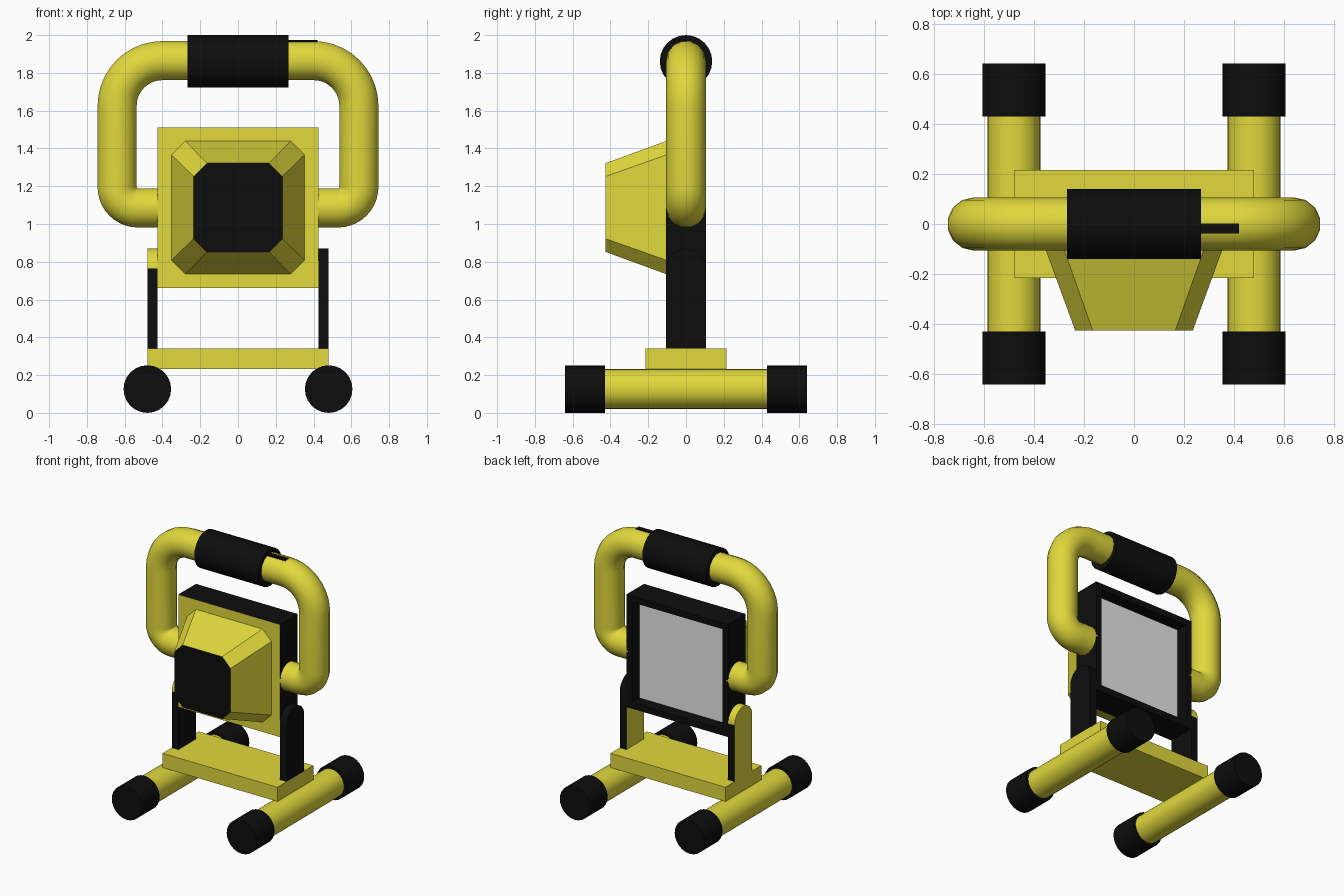
import bpy, bmesh, math
from mathutils import Vector

if "Cube" in bpy.data.objects:
    bpy.data.objects.remove(bpy.data.objects["Cube"])


def material(name, rgb):
    m = bpy.data.materials.new(name)
    m.diffuse_color = (*rgb, 1)
    m.use_nodes = True
    m.node_tree.nodes["Principled BSDF"].inputs["Base Color"].default_value = m.diffuse_color
    return m


YELLOW = material("yellow", (0.75, 0.69, 0.045))
BLACK = material("black", (0.004, 0.004, 0.004))
GREY = material("light_grey", (0.8, 0.8, 0.8))


def finish(name, bm, mats, rule=None, smooth=False):
    bmesh.ops.recalc_face_normals(bm, faces=bm.faces)
    bm.normal_update()
    if rule:
        for f in bm.faces:
            f.material_index = rule(f)
    me = bpy.data.meshes.new(name)
    bm.to_mesh(me)
    bm.free()
    for m in mats:
        me.materials.append(m)
    ob = bpy.data.objects.new(name, me)
    bpy.context.collection.objects.link(ob)
    if smooth:
        smooth_object(ob)
    return ob


def smooth_object(ob):
    bpy.ops.object.select_all(action='DESELECT')
    ob.select_set(True)
    bpy.context.view_layer.objects.active = ob
    bpy.ops.object.shade_smooth_by_angle(angle=math.radians(35))


def loft(rings):
    """Closed solid through rings of points."""
    bm = bmesh.new()
    vs = [[bm.verts.new(p) for p in r] for r in rings]
    n = len(rings[0])
    for a, b in zip(vs, vs[1:]):
        for i in range(n):
            j = (i + 1) % n
            bm.faces.new((a[i], a[j], b[j], b[i]))
    bm.faces.new(vs[0])
    bm.faces.new(vs[-1])
    return bm


def box(x0, x1, y0, y1, z0, z1):
    ring = lambda z: [(x0, y0, z), (x1, y0, z), (x1, y1, z), (x0, y1, z)]
    return loft([ring(z0), ring(z1)])


def cylinder(name, axis, centre, r, half, mat, sides=24):
    rings = []
    for s in (-half, half):
        ring = []
        for i in range(sides):
            a = 2 * math.pi * i / sides
            u, v = r * math.cos(a), r * math.sin(a)
            ring.append(Vector(centre) + Vector((s, u, v) if axis == 'x' else (u, s, v)))
        rings.append(ring)
    return finish(name, loft(rings), [mat], smooth=True)


# feet tubes with rubber caps
for side, sx in (("left", -1), ("right", 1)):
    cylinder(f"{side}_foot_tube", 'y', (sx * 0.48, 0, 0.126), 0.106, 0.6, YELLOW)
    for end, sy in (("front", -1), ("back", 1)):
        cylinder(f"{side}_{end}_foot_cap", 'y', (sx * 0.48, sy * 0.535, 0.126), 0.126, 0.106, BLACK)

# base plate
finish("base_plate", box(-0.48, 0.48, -0.215, 0.215, 0.232, 0.34), [YELLOW])

# brackets with round tops, yellow on their left-facing sides
profile = [(-0.105, 0.34), (0.105, 0.34)]
profile += [(0.105 * math.cos(math.pi * i / 16), 0.765 + 0.105 * math.sin(math.pi * i / 16)) for i in range(17)]
for side, sx in (("left", -1), ("right", 1)):
    def rule(f, sx=sx):
        rim = abs(f.normal.x) < 0.5
        top = rim and sx < 0 and f.calc_center_median().z > 0.766
        return 0 if f.normal.x < -0.5 or top else 1
    bm = loft([[(sx * x, y, z) for y, z in profile] for x in (0.425, 0.48)])
    finish(f"{side}_bracket", bm, [YELLOW, BLACK], rule, smooth=True)

# lamp housing with deep recess at the back holding the grey panel
ZC = 1.087


def square(h, y):
    return [(-h, y, ZC - h), (h, y, ZC - h), (h, y, ZC + h), (-h, y, ZC + h)]


def housing_rule(f):
    y = f.calc_center_median().y
    if abs(f.normal.y) > 0.9 and y < -0.1:
        return 0
    if abs(f.normal.y) > 0.9 and y < 0.05:
        return 2
    return 1


finish("lamp_housing", loft([square(0.425, -0.105), square(0.425, 0.105), square(0.378, 0.105), square(0.378, 0.015)]),
       [YELLOW, BLACK, GREY], housing_rule)


# tapered front body with chamfered corners and black front face
def octagon(h, c, y):
    k = h - c
    pts = [(-k, -h), (k, -h), (h, -k), (h, k), (k, h), (-k, h), (-h, k), (-h, -k)]
    return [(x, y, ZC + z) for x, z in pts]


finish("tapered_front_body", loft([octagon(0.354, 0.074, -0.1), octagon(0.235, 0.07, -0.425)]), [YELLOW, BLACK],
       lambda f: 1 if f.normal.y < -0.9 else 0)

# bent tube handle
half = [(0.41, 1.085)]
for cx, cz, r, a0 in ((0.53, 1.195, 0.11, -90), (0.40, 1.625, 0.24, 0)):
    for i in range(11):
        a = math.radians(a0 + 9 * i)
        half.append((cx + r * math.cos(a), cz + r * math.sin(a)))
path = half + [(-x, z) for x, z in reversed(half)]
cu = bpy.data.curves.new("handle_path", 'CURVE')
cu.dimensions = '3D'
cu.bevel_depth = 0.106
cu.bevel_resolution = 5
cu.use_fill_caps = True
sp = cu.splines.new('POLY')
sp.points.add(len(path) - 1)
for p, (x, z) in zip(sp.points, path):
    p.co = (x, 0, z, 1)
tmp = bpy.data.objects.new("handle_path", cu)
bpy.context.collection.objects.link(tmp)
dg = bpy.context.evaluated_depsgraph_get()
me = bpy.data.meshes.new_from_object(tmp.evaluated_get(dg))
bpy.data.objects.remove(tmp)
me.materials.clear()
me.materials.append(YELLOW)
handle = bpy.data.objects.new("handle_tube", me)
bpy.context.collection.objects.link(handle)
smooth_object(handle)

# grip and the small black strip beside it
cylinder("handle_grip", 'x', (0, 0, 1.861), 0.139, 0.268, BLACK)
finish("handle_strip", box(0.26, 0.42, -0.037, 0.002, 1.964, 1.973), [BLACK])
